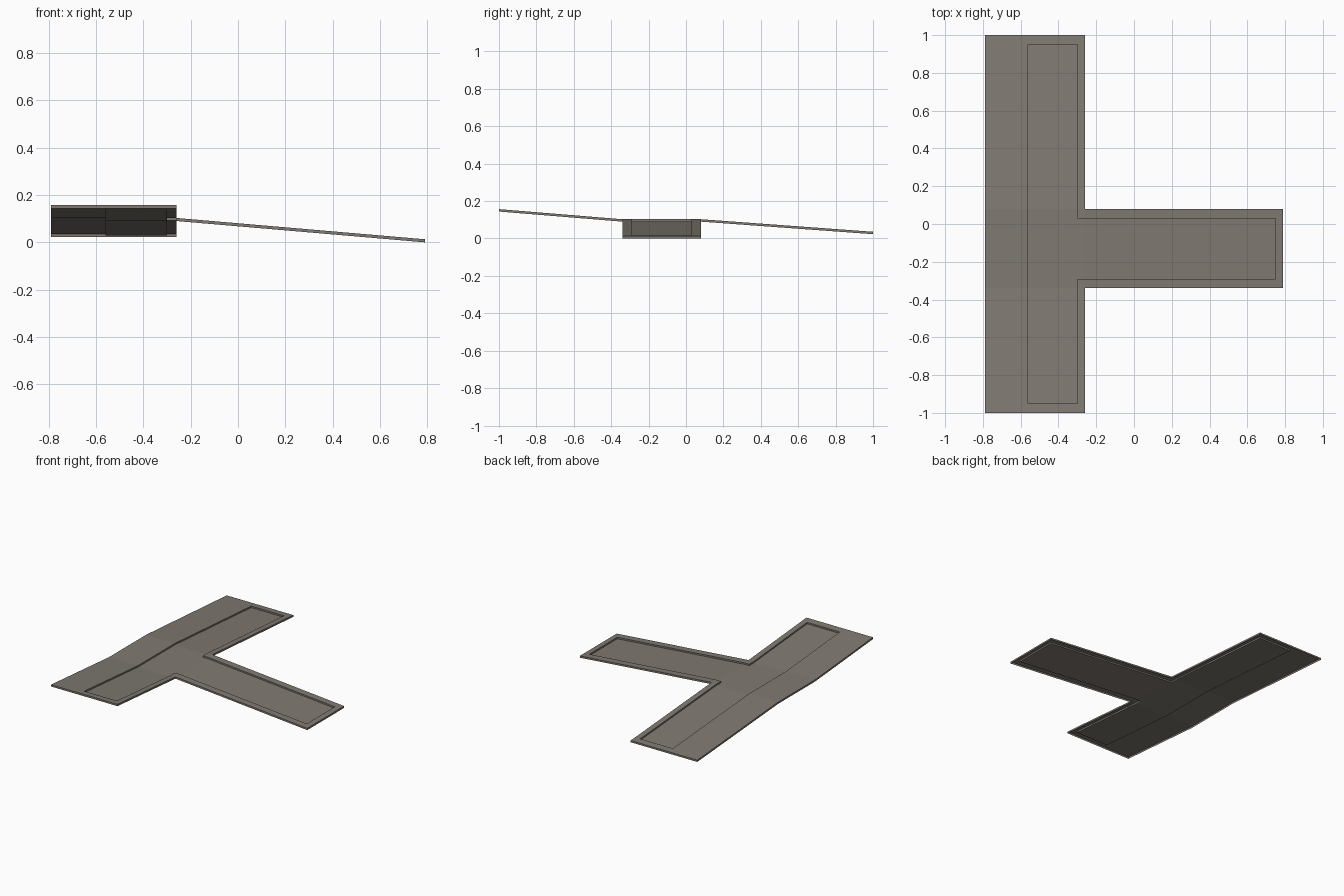
import bpy, bmesh

if "Cube" in bpy.data.objects:
    bpy.data.objects.remove(bpy.data.objects["Cube"])

XS = [-0.79, -0.56, -0.30, -0.26, 0.75, 0.79]
YS = [-1.0, -0.95, -0.34, -0.29, 0.03, 0.08, 0.95, 1.0]
SKIRT, RECESS = 0.013, 0.011


def lerp(t, a, b, za, zb):
    return za + (zb - za) * (t - a) / (b - a)


def height(x, y):
    # level crossing, three sloping arms
    if x > -0.26:
        return lerp(x, -0.26, 0.79, 0.103, 0.013)
    if y < -0.34:
        return lerp(y, -1, -0.34, 0.157, 0.103)
    if y > 0.08:
        return lerp(y, 0.08, 1, 0.103, 0.036)
    return 0.103


def kind(i, j):
    # classify a grid cell as road, pavement or empty
    if not (0 <= i < len(XS) - 1 and 0 <= j < len(YS) - 1):
        return None
    x, y = (XS[i] + XS[i + 1]) / 2, (YS[j] + YS[j + 1]) / 2
    if x > -0.26 and not -0.34 < y < 0.08:
        return None
    bar = -0.56 < x < -0.30 and abs(y) < 0.95
    stem = -0.30 < x < 0.75 and -0.29 < y < 0.03
    return "road" if bar or stem else "pavement"


stone = bpy.data.materials.new("grey brown stone")
stone.diffuse_color = (0.216, 0.195, 0.168, 1)
stone.use_nodes = True
stone.node_tree.nodes["Principled BSDF"].inputs["Base Color"].default_value = stone.diffuse_color


def make(name, quads):
    bm = bmesh.new()
    for q in quads:
        bm.faces.new([bm.verts.new(p) for p in q])
    bmesh.ops.remove_doubles(bm, verts=bm.verts, dist=0.0005)
    me = bpy.data.meshes.new(name)
    bm.to_mesh(me)
    bm.free()
    me.materials.append(stone)
    bpy.context.collection.objects.link(bpy.data.objects.new(name, me))


parts = {"road": [], "pavement": [], "skirt": [], "kerb_step": []}
for i in range(len(XS) - 1):
    for j in range(len(YS) - 1):
        k = kind(i, j)
        if not k:
            continue
        c = [(XS[i], YS[j]), (XS[i + 1], YS[j]), (XS[i + 1], YS[j + 1]), (XS[i], YS[j + 1])]
        drop = RECESS if k == "road" else 0
        parts[k].append([(x, y, height(x, y) - drop) for x, y in c])
        if k == "road":
            continue
        # walls down from the pavement to the road or the open edge
        for e, (di, dj) in enumerate([(0, -1), (1, 0), (0, 1), (-1, 0)]):
            n = kind(i + di, j + dj)
            if n == "pavement":
                continue
            d = RECESS if n else SKIRT
            (ax, ay), (bx, by) = c[e], c[(e + 1) % 4]
            za, zb = height(ax, ay), height(bx, by)
            parts["kerb_step" if n else "skirt"].append(
                [(ax, ay, za - d), (bx, by, zb - d), (bx, by, zb), (ax, ay, za)])

for name, quads in parts.items():
    make(name, quads)
